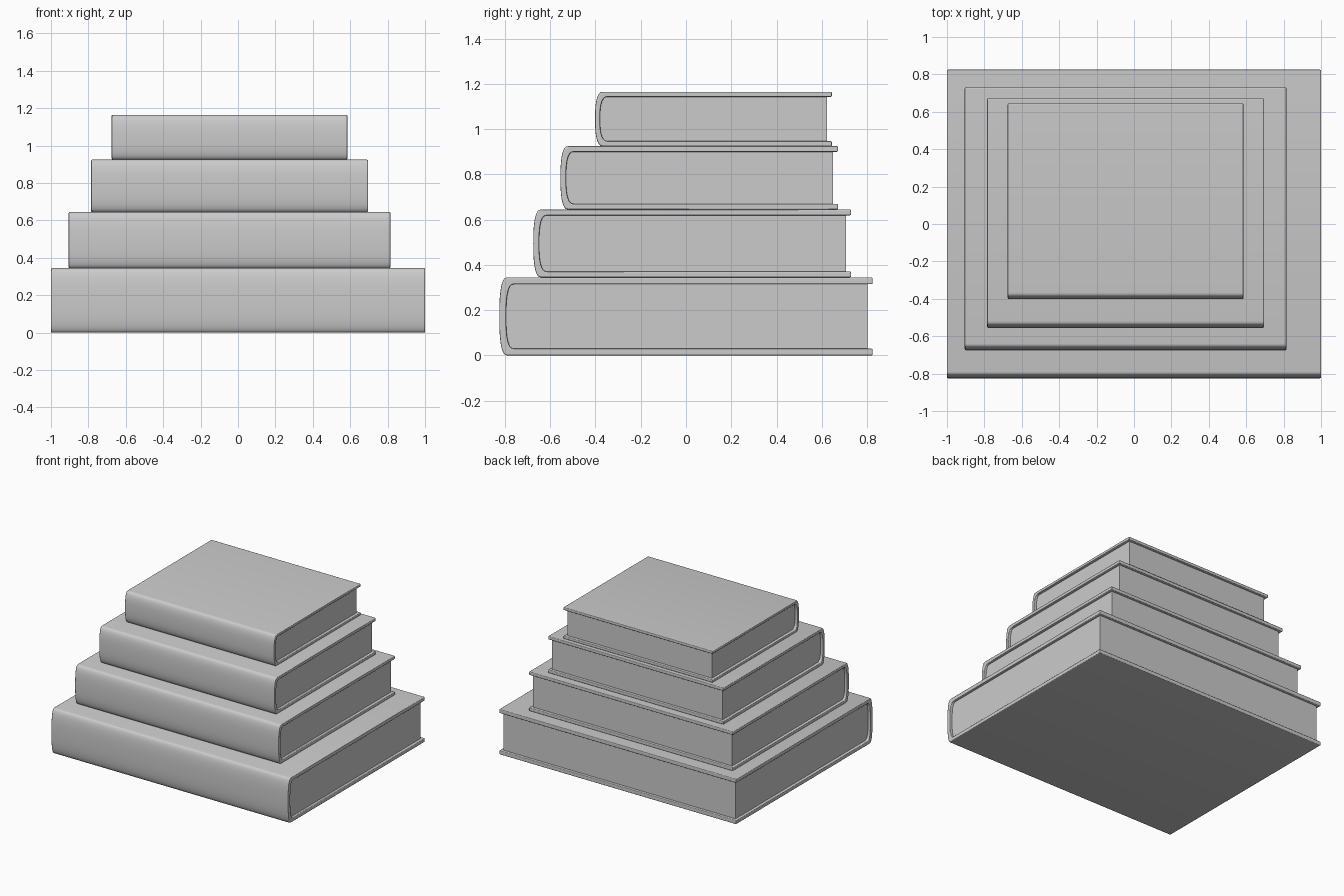
import bpy, bmesh, math

if "Cube" in bpy.data.objects:
    bpy.data.objects.remove(bpy.data.objects["Cube"])

SEG = 16


def spine_curve(front, back, z0, z1, bulge, power=2.6):
    """C-shaped outline in y/z: top back edge, rounded spine, bottom back edge."""
    mid, half = (z0 + z1) / 2, (z1 - z0) / 2
    pts = [(back, z1)]
    for i in range(SEG + 1):
        a = math.pi / 2 - math.pi * i / SEG
        c, s = max(math.cos(a), 0.0), math.sin(a)
        y = front + bulge * (1 - c ** (2 / power))
        z = mid + math.copysign(half * abs(s) ** (2 / power), s)
        pts.append((y, z))
    pts.append((back, z0))
    return pts


def add_object(name, bm, bevel):
    bmesh.ops.recalc_face_normals(bm, faces=bm.faces)
    mesh = bpy.data.meshes.new(name)
    bm.to_mesh(mesh)
    bm.free()
    obj = bpy.data.objects.new(name, mesh)
    bpy.context.collection.objects.link(obj)
    bpy.ops.object.select_all(action='DESELECT')
    obj.select_set(True)
    bpy.context.view_layer.objects.active = obj
    bpy.ops.object.shade_smooth_by_angle(angle=math.radians(40))
    if bevel:
        mod = obj.modifiers.new("soft_edges", 'BEVEL')
        mod.width = bevel
        mod.segments = 2
        mod.limit_method = 'ANGLE'
        mod.angle_limit = math.radians(50)
        mod.harden_normals = True


def make_cover(name, x0, x1, outer, inner):
    bm = bmesh.new()
    rings = [[[bm.verts.new((x, y, z)) for y, z in line] for line in (outer, inner)]
             for x in (x0, x1)]
    (lo, li), (ro, ri) = rings
    for i in range(len(outer) - 1):
        j = i + 1
        for quad in ((lo[i], lo[j], ro[j], ro[i]), (li[i], li[j], ri[j], ri[i]),
                     (lo[i], lo[j], li[j], li[i]), (ro[i], ro[j], ri[j], ri[i])):
            bm.faces.new(quad)
    for i in (0, -1):
        bm.faces.new((lo[i], ro[i], ri[i], li[i]))
    add_object(name, bm, 0.006)


def make_pages(name, x0, x1, outline):
    bm = bmesh.new()
    face = bm.faces.new([bm.verts.new((x0, y, z)) for y, z in outline])
    ext = bmesh.ops.extrude_face_region(bm, geom=[face], use_keep_orig=True)
    moved = [v for v in ext["geom"] if isinstance(v, bmesh.types.BMVert)]
    bmesh.ops.translate(bm, verts=moved, vec=(x1 - x0, 0, 0))
    add_object(name, bm, 0)


# Books from bottom to top: x0, x1, front y, back y, z0, z1, board thickness
books = [
    (-1.000, 1.000, -0.825, 0.825, 0.000, 0.345, 0.030),
    (-0.905, 0.815, -0.675, 0.730, 0.345, 0.645, 0.026),
    (-0.785, 0.695, -0.555, 0.672, 0.645, 0.925, 0.025),
    (-0.675, 0.585, -0.402, 0.645, 0.925, 1.165, 0.022),
]

for n, (x0, x1, yf, yb, z0, z1, t) in enumerate(books, 1):
    # Wraparound hard cover with rounded spine
    outer = spine_curve(yf, yb, z0, z1, 0.035)
    inner = spine_curve(yf + t, yb, z0 + t, z1 - t, 0.035)
    make_cover(f"book_{n}_cover", x0, x1, outer, inner)
    # Page block set back from the cover edges
    block = spine_curve(yf + t - 0.002, yb - 0.022, z0 + t - 0.002, z1 - t + 0.002, 0.035)
    make_pages(f"book_{n}_pages", x0 + 0.02, x1 - 0.02, block)
